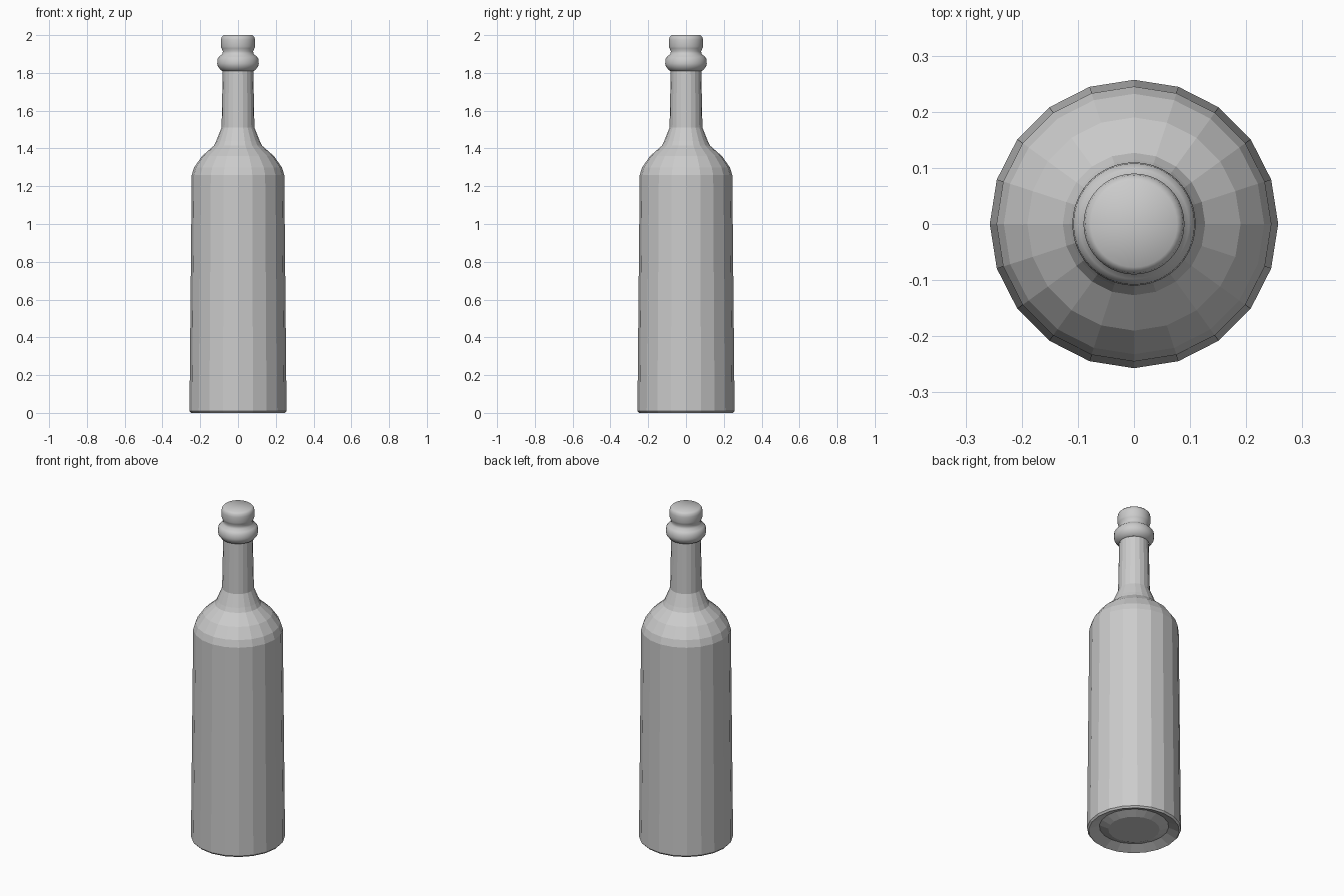
import bpy, bmesh, math

if "Cube" in bpy.data.objects:
    bpy.data.objects.remove(bpy.data.objects["Cube"])


def lathe(name, profile, sides):
    """Revolve an (r, z) profile around z; an end with r = 0 closes to a point."""
    bm = bmesh.new()
    rings = []
    for r, z in profile:
        if r == 0:
            rings.append([bm.verts.new((0, 0, z))] * sides)
        else:
            rings.append([bm.verts.new((r * math.cos(2 * math.pi * i / sides),
                                        r * math.sin(2 * math.pi * i / sides), z))
                          for i in range(sides)])
    for low, high in zip(rings, rings[1:]):
        for i in range(sides):
            j = (i + 1) % sides
            corners = dict.fromkeys((low[i], low[j], high[j], high[i]))
            bm.faces.new(list(corners))
    mesh = bpy.data.meshes.new(name)
    bm.to_mesh(mesh)
    bm.free()
    obj = bpy.data.objects.new(name, mesh)
    bpy.context.collection.objects.link(obj)
    return obj


# Faceted glass: grooved base, tapered body, shoulder and neck
lathe("bottle_body", [
    (0, 0.006), (0.14, 0.006), (0.19, 0.026), (0.248, 0), (0.257, 0.01),
    (0.245, 1.26), (0.232, 1.30), (0.19, 1.36), (0.127, 1.415),
    (0.115, 1.44), (0.087, 1.51), (0.081, 1.81)], 20)

# Rounded collar and closed stopper on top of the neck
top = lathe("collar_and_stopper", [
    (0.081, 1.81), (0.092, 1.815), (0.107, 1.835), (0.11, 1.85),
    (0.108, 1.875), (0.098, 1.888), (0.083, 1.90), (0.08, 1.915),
    (0.087, 1.93), (0.09, 1.94), (0.09, 1.975), (0.087, 1.99),
    (0.077, 2.0), (0, 2.0)], 40)
bpy.context.view_layer.objects.active = top
top.select_set(True)
bpy.ops.object.shade_smooth_by_angle(angle=math.radians(50))
